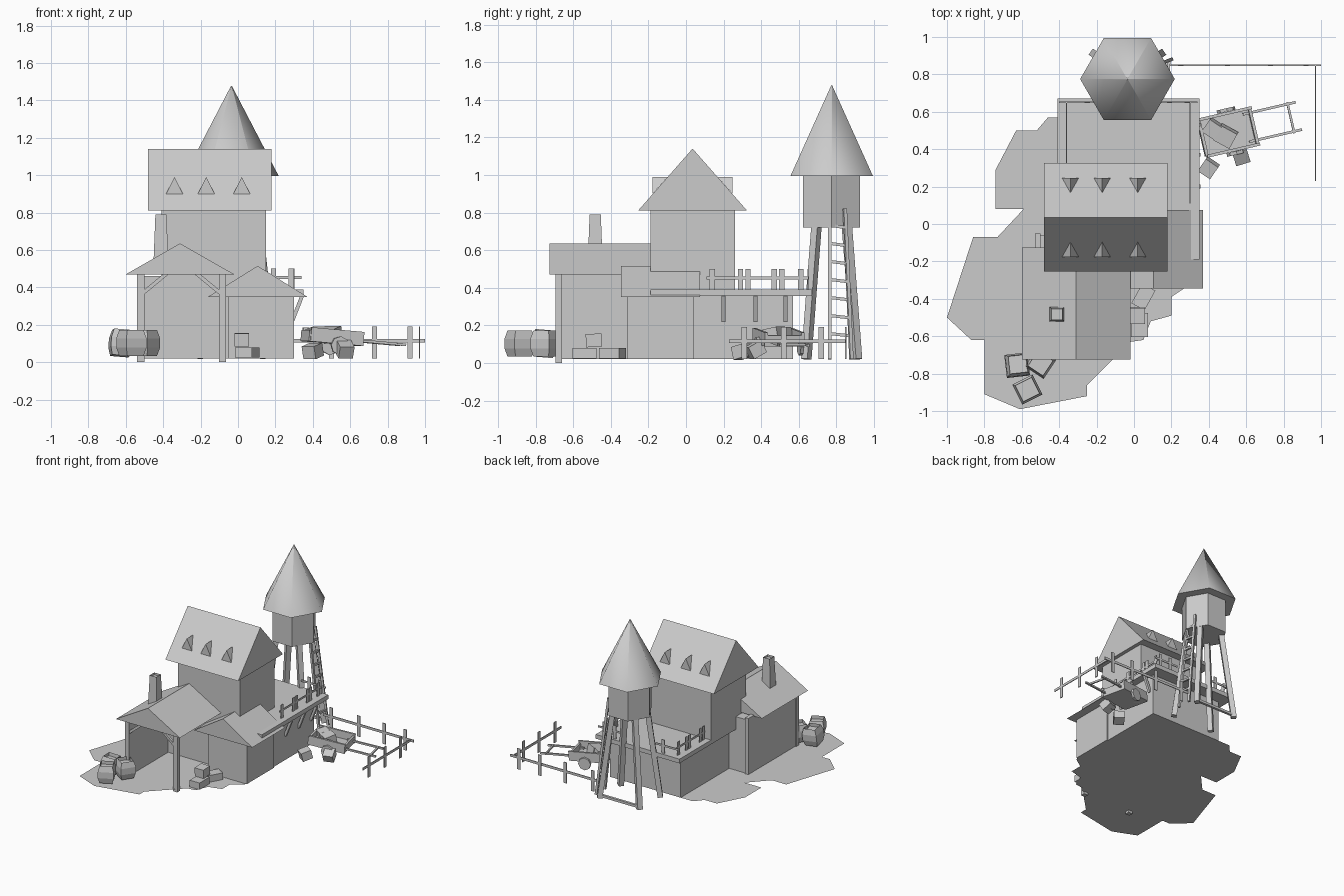
import bpy, bmesh, math
from mathutils import Vector, Matrix

if "Cube" in bpy.data.objects:
    bpy.data.objects.remove(bpy.data.objects["Cube"])

grey = bpy.data.materials.new("plain_grey")
grey.use_nodes = True
GREY = (0.6, 0.6, 0.6, 1)
grey.diffuse_color = GREY
grey.node_tree.nodes["Principled BSDF"].inputs["Base Color"].default_value = GREY


def finish(name, bm):
    bmesh.ops.recalc_face_normals(bm, faces=bm.faces)
    mesh = bpy.data.meshes.new(name)
    bm.to_mesh(mesh)
    bm.free()
    mesh.materials.append(grey)
    ob = bpy.data.objects.new(name, mesh)
    bpy.context.collection.objects.link(ob)
    return ob


def box(name, x, y, z):
    """Box from three (low, high) ranges."""
    bm = bmesh.new()
    bmesh.ops.create_cube(bm, size=1)
    for v in bm.verts:
        v.co = [r[0] if c < 0 else r[1] for c, r in zip(v.co, (x, y, z))]
    return finish(name, bm)


def crate(name, centre, size, turn=0, tip=0):
    ob = box(name, *[(-s / 2, s / 2) for s in size])
    ob.location = centre
    ob.rotation_euler = (tip, 0, turn)
    return ob


def beam(name, a, b, w, d):
    """Straight bar between two points, w wide and d deep."""
    a, b = Vector(a), Vector(b)
    ob = box(name, (-w / 2, w / 2), (-d / 2, d / 2), (0, (b - a).length))
    ob.matrix_world = Matrix.Translation(a) @ (b - a).to_track_quat('Z', 'Y').to_matrix().to_4x4()
    return ob


def prism(name, outline, offset):
    """Flat outline pushed along an offset into a solid."""
    bm = bmesh.new()
    face = bm.faces.new([bm.verts.new(p) for p in outline])
    made = bmesh.ops.extrude_face_region(bm, geom=[face])["geom"]
    bmesh.ops.translate(bm, vec=offset, verts=[v for v in made if isinstance(v, bmesh.types.BMVert)])
    return finish(name, bm)


def rings(name, profile, sides, turn=0, inset=None):
    """Lathe-like solid from (radius, height) pairs, with optional sunk top."""
    bm = bmesh.new()
    loops = []
    for r, z in profile:
        loops.append([bm.verts.new((r * math.cos(turn + i * math.tau / sides),
                                    r * math.sin(turn + i * math.tau / sides), z)) for i in range(sides)])
    for lo, hi in zip(loops, loops[1:]):
        for i in range(sides):
            j = (i + 1) % sides
            bm.faces.new((lo[i], lo[j], hi[j], hi[i]))
    bm.faces.new(loops[0])
    top = bm.faces.new(loops[-1])
    if inset:
        bmesh.ops.inset_region(bm, faces=[top], thickness=inset)
        bmesh.ops.translate(bm, vec=(0, 0, -inset * 2), verts=top.verts)
    return finish(name, bm)


# Ground sheet
bm = bmesh.new()
outline = [(-1, -.5), (-.86, -.07), (-.73, -.07), (-.59, .08), (-.74, .08), (-.74, .29), (-.63, .5),
           (-.52, .5), (-.46, .57), (-.3, .57), (.29, .57), (.29, -.33), (.2, -.39), (.2, -.49),
           (.09, -.52), (.05, -.62), (-.02, -.63), (-.25, -.86), (-.25, -.92), (-.61, -.99),
           (-.8, -.91), (-.8, -.62), (-.87, -.62)]
bm.faces.new([bm.verts.new((x, y, .02)) for x, y in outline])
finish("ground", bm)

# Stone base with flat terrace, and the upper storey
box("base_block", (-.35, .29), (-.19, .57), (.02, .36))
box("terrace", (-.41, .35), (-.19, .67), (.355, .39))
box("upper_walls", (-.41, .15), (-.19, .26), (.39, .82))
prism("upper_roof", [(-.48, -.255, .81), (-.48, .325, .81), (-.48, .035, 1.14)], (.66, 0, 0))
for x in (-.34, -.17, .02):
    for s in (-1, 1):
        y = .035 + s * .212
        prism("dormer", [(x - .045, y, .9), (x + .045, y, .9), (x, y, .99)], (0, -s * .08, 0))
        bm = None
        dormer = bpy.context.collection.objects[-1]
        # Narrow the inner end of each dormer to the ridge point
        for v in dormer.data.vertices:
            if abs(v.co.y - y) > .04:
                v.co = (x, y - s * .08, .99) if v.co.z > .95 else (v.co.x, y, .9)

# Terrace brackets and railing
for y in (.2, .37, .53):
    beam("bracket", (.29, y, .22), (.345, y, .36), .02, .02)
T = .006


def board_post(x, y, z0, z1, along):
    w, d = (.014, T / 2) if along == "x" else (T / 2, .014)
    box("post", (x - w, x + w), (y - d, y + d), (z0, z1))


for x in (-.36, .3):
    for y in (.14, .29, .33, .47, .51, .61):
        if x > 0 or y > .28:
            board_post(x, y, .39, .5, "y")
    box("side_rail", (x - T / 2, x + T / 2), (.11 if x > 0 else .27, .65), (.445, .46))
for x in (-.25, .19, .285):
    board_post(x, .65, .39, .5, "x")
for x in (-.4, .12):
    box("back_rail", (x, x + .22), (.648, .654), (.445, .46))

# Open-fronted shed with porch posts and braces
box("shed_left_wall", (-.53, -.5), (-.67, -.05), (.02, .48))
box("shed_back_wall", (-.52, -.06), (-.19, -.06), (.02, .46))
prism("shed_roof", [(-.6, -.725, .47), (-.02, -.725, .47), (-.31, -.725, .635)], (0, .6, 0))
for x, s in ((-.52, 1), (-.083, -1)):
    box("porch_post", (x - .019, x + .019), (-.695, -.66), (0, .475))
    beam("porch_brace", (x, -.678, .36), (x + s * .14, -.678, .475), .02, .02)
chimney = rings("chimney", [(.058, .5), (.042, .79)], 4, math.pi / 4, .009)
chimney.location = (-.412, -.483, 0)

# Side annex
box("annex_walls", (-.05, .3), (-.315, .04), (.02, .36))
prism("annex_roof", [(-.16, -.345, .35), (.37, -.345, .35), (.105, -.345, .515)], (0, .42, 0))

# Water tower
CX, CY = -.035, .775
tank = rings("water_tank", [(.175, .72), (.175, 1)], 6)
cap = rings("tank_roof", [(.253, .995), (.002, 1.478)], 6)
for ob in (tank, cap):
    ob.location = (CX, CY, 0)
for p in cap.data.polygons:
    p.use_smooth = len(p.vertices) == 4
cap.data.set_sharp_from_angle(angle=math.radians(70))
for sx in (-1, 1):
    for sy in (-1, 1):
        beam("tower_leg", (CX + sx * .18, CY + sy * .135, .02), (CX + sx * .1, CY + sy * .08, .74), .04, .04)
beam("tower_tie", (CX - .18, CY + .135, .04), (CX + .18, CY + .135, .04), .02, .02)


def ladder_at(y, t):
    return (.2 - .09 * t, y, .02 + .8 * t)


for y0, y1 in ((.765, .765), (.88, .845)):
    beam("ladder_rail", ladder_at(y0, 0), ladder_at(y1, 1), .018, .018)
for i in range(7):
    t = .17 + i * .12
    beam("ladder_rung", ladder_at(.765, t), ladder_at(.88 - .035 * t, t - .015), .016, .016)

# Yard fence
for x in (.25, .5, .73, .92):
    board_post(x, .85, .02, .19, "x")
for y in (.31, .52, .72):
    board_post(.97, y, .02, .19, "y")
box("fence_back_rail", (.18, 1), (.846, .852), (.105, .125))
box("fence_side_rail", (.968, .974), (.23, .85), (.105, .125))

# Hand cart: built around its own origin, then turned and tipped
cart = [box("cart_floor", (-.14, .14), (-.1, .1), (0, .015))]
for s in (-1, 1):
    cart.append(box("cart_side", (-.14, .15), (s * .1 - .008, s * .1 + .008), (0, .075)))
    cart.append(box("cart_handle", (.1, .39), (s * .075 - .007, s * .075 + .007), (.02, .034)))
    wheel = rings("cart_wheel", [(.05, -.009), (.05, .009)], 8)
    wheel.data.transform(Matrix.Translation((.02, s * .118, -.01)) @ Matrix.Rotation(math.pi / 2, 4, 'X'))
    cart.append(wheel)
    cart.append(box("cart_end", (s * .14 - .008, s * .14 + .008), (-.1, .1), (0, .06)))
cart.append(box("cart_crossbar", (.34, .352), (-.085, .085), (.02, .034)))
cart_pose = (Matrix.Translation((.5, .49, .1)) @ Matrix.Rotation(math.radians(13), 4, 'Z')
             @ Matrix.Rotation(math.radians(5), 4, 'Y'))
for ob in cart:
    ob.matrix_world = cart_pose

# Loose crates
crate("crate_in_cart", (.42, .51, .15), (.08, .08, .07), -.6, .2)
crate("crate_in_cart", (.49, .47, .15), (.1, .09, .07), -.5, .2)
crate("crate_by_cart", (.4, .3, .06), (.08, .08, .07), -.6, .25)
crate("crate_by_cart", (.57, .37, .07), (.08, .08, .07), .3, .5)
crate("crate_low", (.03, -.54, .052), (.09, .13, .055), 0)
crate("crate_low", (.05, -.39, .052), (.08, .12, .055), -.5)
crate("crate_top", (.02, -.49, .12), (.08, .085, .07), 0, .05)

# Bulging barrels
for x, y, turn, tip in ((-.57, -.885, 1.25, 0), (-.5, -.745, .2, 0), (-.625, -.755, .9, .12)):
    barrel = rings("barrel", [(.068, -.07), (.085, -.025), (.085, .025), (.068, .07)], 4, 0, .014)
    barrel.location = (x, y, .103)
    barrel.rotation_euler = (0, tip, turn)
